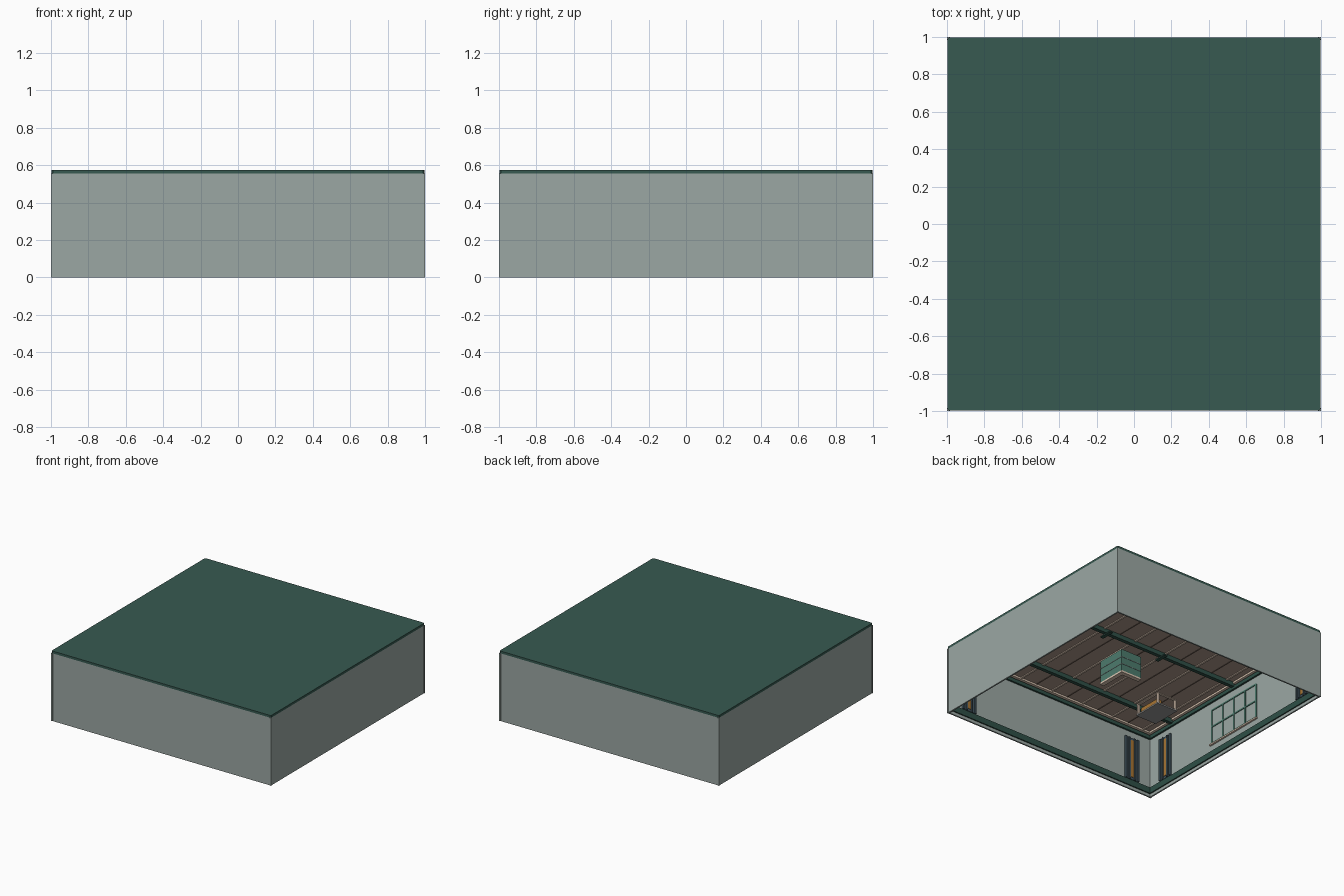
import bpy
import bmesh
from mathutils import Matrix, Vector
from math import pi

if "Cube" in bpy.data.objects:
    bpy.data.objects.remove(bpy.data.objects["Cube"], do_unlink=True)


def material(name, red, green, blue):
    """Create a flat material from display values, stored as linear."""
    colour = [(c / 255) ** 2.2 for c in (red, green, blue)] + [1]
    mat = bpy.data.materials.new(name)
    mat.use_nodes = True
    mat.diffuse_color = colour
    shader = mat.node_tree.nodes["Principled BSDF"]
    shader.inputs["Base Color"].default_value = colour
    shader.inputs["Roughness"].default_value = 0.9
    return mat


sage = material("sage wall", 154, 166, 162)
roof_green = material("roof green", 58, 90, 82)
dark_green = material("dark green trim", 50, 80, 72)
brown = material("tan ceiling", 172, 152, 138)
dark_brown = material("dark brown seam", 100, 85, 76)
cream = material("cream trim", 222, 200, 180)
teal = material("teal panel", 78, 122, 109)
slate = material("slate blue", 70, 88, 97)
amber = material("amber", 165, 116, 55)
grey = material("plain grey", 148, 148, 147)


def boxes(name, mat, spans, turn=0, bevel=0):
    """One object out of boxes, each given as x, y and z ranges."""
    bm = bmesh.new()
    for span in spans:
        low, high = zip(*span)
        size = Vector(high) - Vector(low)
        middle = (Vector(high) + Vector(low)) / 2
        bmesh.ops.create_cube(
            bm, size=1,
            matrix=Matrix.Translation(middle) @ Matrix.Diagonal(size).to_4x4())
    if bevel:
        upright = [e for e in bm.edges
                   if abs(e.verts[0].co.z - e.verts[1].co.z) > 0.001]
        bmesh.ops.bevel(bm, geom=upright, offset=bevel, segments=1, affect="EDGES")
    bm.transform(Matrix.Rotation(turn, 4, "Z"))
    mesh = bpy.data.meshes.new(name)
    bm.to_mesh(mesh)
    bm.free()
    mesh.materials.append(mat)
    obj = bpy.data.objects.new(name, mesh)
    bpy.context.collection.objects.link(obj)


def around(centre, half):
    return (centre - half, centre + half)


INNER = 0.985
OUTER = 0.997
TOP = 0.556
CEILING = 0.55

# Roof slab with clipped corners, and the boarded ceiling under it
boxes("roof", roof_green, [(around(0, OUTER), around(0, OUTER), (TOP, 0.575))],
      bevel=0.008)
boxes("ceiling", brown, [(around(0, INNER), around(0, INNER), (CEILING, TOP))])

# Four walls with their mouldings and corner panels, turned around the room
sides = ("front", "left", "back", "right")
for index, side in enumerate(sides):
    turn = index * pi / 2
    face = -INNER
    run = around(0, INNER)
    boxes(side + "_wall", sage, [(run, (-OUTER, face), (0, TOP))], turn)
    boxes(side + "_corner_post", sage, [((-1, face), (-1, face), (0, TOP))], turn)
    boxes(side + "_skirting", dark_green,
          [(run, (face, face + 0.01), (0.025, 0.075))], turn)
    boxes(side + "_crown", dark_green,
          [(run, (face, face + 0.015), (0.495, 0.525))], turn)
    boxes(side + "_crown_cap", cream,
          [(run, (face, face + 0.025), (0.535, CEILING))], turn)
    for end in (-1, 1):
        middle = end * 0.8
        boxes(side + "_corner_panel", slate,
              [(around(middle, 0.065), (face, face + 0.008), (0.08, 0.44))], turn)
        boxes(side + "_panel_strip", amber,
              [(around(middle, 0.014), (face, face + 0.012), (0.1, 0.42))], turn)
        boxes(side + "_panel_slats", slate,
              [(around(middle + off, 0.007), (face, face + 0.016), (0.08, 0.44))
               for off in (-0.058, -0.025, 0.025, 0.058)], turn)

# Paned window on the inner face of one side wall
low, high, half = 0.145, 0.43, 0.26
depth = (-INNER, -INNER + 0.006)
bars = [(depth, around(half * i / 2, 0.006), (low, high)) for i in range(-2, 3)]
bars += [(depth, around(0, half), around(low + (high - low) * i / 2, 0.006))
         for i in range(3)]
boxes("window_frame", teal, bars)
boxes("window_sill", cream,
      [((-INNER, -INNER + 0.015), around(0, half + 0.015), (0.127, low - 0.006))])

# Ceiling beams, battens and seams
for y in (-0.72, 0, 0.72):
    boxes("ceiling_beam", dark_green,
          [(around(0, INNER), around(y, 0.015), (0.515, CEILING))])
boxes("ceiling_battens", cream,
      [(around(i * 0.3, 0.008), around(0, INNER), (0.543, CEILING))
       for i in range(-3, 4)])
boxes("ceiling_seams", dark_brown,
      [(around(i * 0.3 + 0.15, 0.004), around(0, INNER), (0.547, CEILING))
       for i in range(-3, 3)])
boxes("beam_brackets", dark_green,
      [(around(x, 0.015), around(0, 0.055), (0.505, 0.515)) for x in (-0.27, 0.27)])

# L-shaped counter with shelf lines
x, y = 0.39, 0.32


def counter(name, mat, heights, swell=0):
    spans = []
    for z in heights:
        spans.append(((x - 0.03 - swell, x + swell), (y - 0.25, y + swell), z))
        spans.append(((x - 0.19, x + swell), (y - 0.03 - swell, y + swell), z))
    boxes(name, mat, spans)


counter("counter_base", cream, [(0, 0.015)], 0.003)
counter("counter_body", teal, [(0.015, 0.2)])
counter("counter_shelves", sage, [around(z, 0.002) for z in (0.075, 0.135)], 0.003)

# Low bench: plain base, cream frame and an amber cushion
left, right, near, far = -0.31, -0.12, -0.115, 0.135
boxes("bench_base", grey, [((left, right), (near, far), (0, 0.012))])
posts = [(around(px, 0.008), around(py, 0.008), (0.012, 0.1))
         for px in (left + 0.01, right - 0.01) for py in (near + 0.01, far - 0.01)]
rails = [((left, right), (far - 0.02, far), (0.092, 0.1)),
         ((right - 0.02, right), (near, far), (0.092, 0.1))]
boxes("bench_frame", cream, posts + rails)
boxes("bench_cushion", amber,
      [((right - 0.06, right - 0.02), (near + 0.03, far - 0.03), (0.012, 0.06))])
